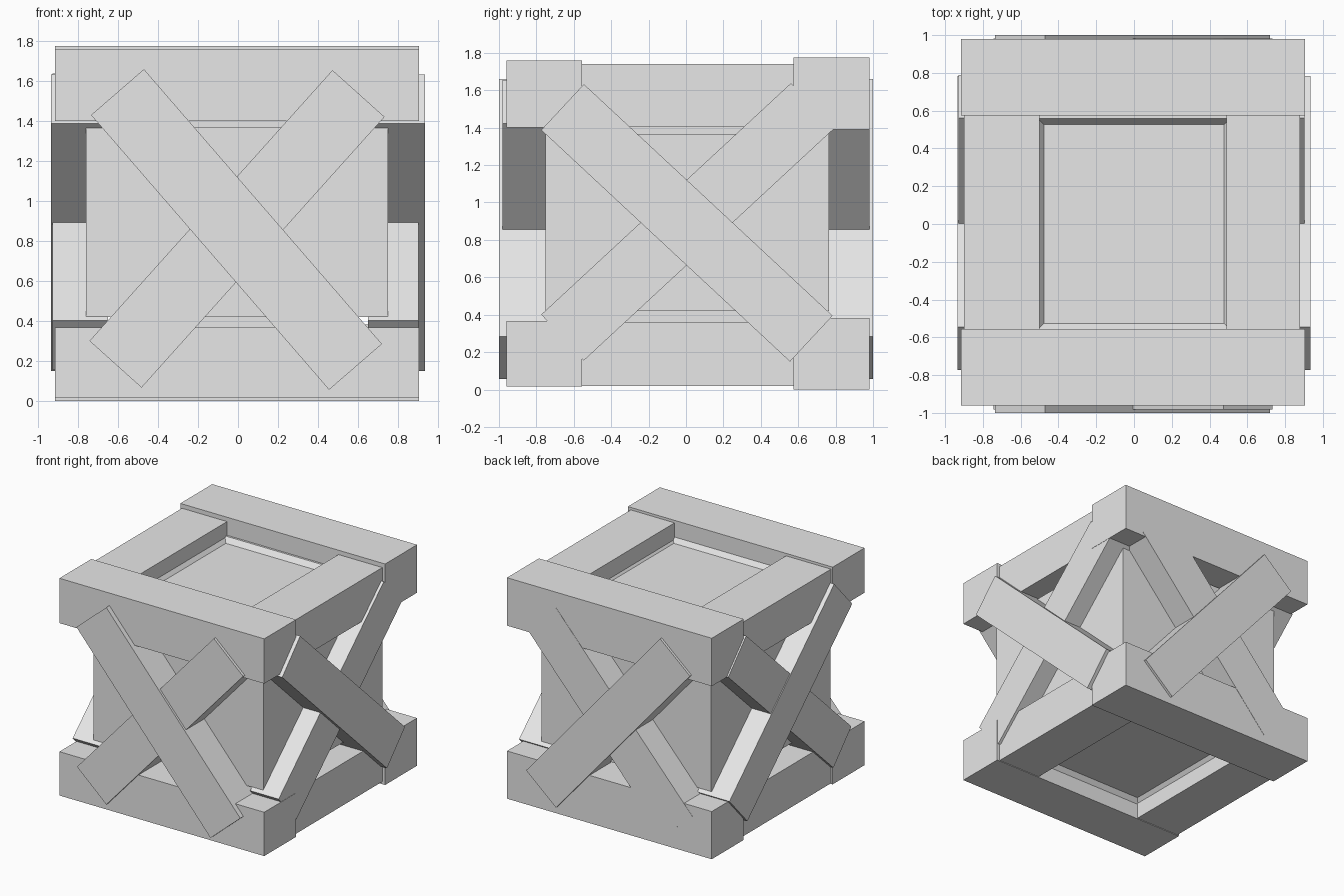
import bpy
import bmesh
from math import atan2, hypot
from mathutils import Matrix, Vector

default = bpy.data.objects.get("Cube")
if default:
    bpy.data.objects.remove(default, do_unlink=True)

grey = bpy.data.materials.new("plain grey")
grey.use_nodes = True
grey.diffuse_color = (0.8, 0.8, 0.8, 1)
grey.node_tree.nodes["Principled BSDF"].inputs["Base Color"].default_value = (0.8, 0.8, 0.8, 1)


def finish(name, bm):
    mesh = bpy.data.meshes.new(name)
    bmesh.ops.recalc_face_normals(bm, faces=bm.faces)
    bm.to_mesh(mesh)
    bm.free()
    mesh.materials.append(grey)
    obj = bpy.data.objects.new(name, mesh)
    bpy.context.collection.objects.link(obj)
    return obj


def box_mesh(low, high):
    low, high = Vector(low), Vector(high)
    bm = bmesh.new()
    bmesh.ops.create_cube(bm, size=1)
    bmesh.ops.scale(bm, vec=high - low, verts=bm.verts)
    bmesh.ops.translate(bm, vec=(low + high) / 2, verts=bm.verts)
    return bm


def box(name, low, high):
    return finish(name, box_mesh(low, high))


def brace(name, axis, near, far, start, end, width):
    """Slanted board on a side wall; start and end are (along, z) of its ends."""
    run, rise = end[0] - start[0], end[1] - start[1]
    bm = box_mesh((0, near, -width / 2), (hypot(run, rise), far, width / 2))
    bm.transform(Matrix.Translation((start[0], 0, start[1]))
                 @ Matrix.Rotation(-atan2(rise, run), 4, "Y"))
    if axis == "x":
        # Swap the wall axis from y to x
        for v in bm.verts:
            v.co.x, v.co.y = v.co.y, v.co.x
    return finish(name, bm)


def tray(name, rim, outward, root):
    """Panel with a raised rim and sloped edge around a sunken floor."""
    low, high = sorted((rim, root))
    bm = box_mesh((-0.6, -0.65, low), (0.6, 0.65, high))
    bm.faces.ensure_lookup_table()
    bm.normal_update()
    face = max(bm.faces, key=lambda f: f.normal.z * outward)
    bmesh.ops.inset_region(bm, faces=[face], thickness=0.13)
    bmesh.ops.inset_region(bm, faces=[face], thickness=0.045, depth=-0.04)
    return finish(name, bm)


# Inner box and its sunken top and bottom panels
box("inner_box", (-0.76, -0.75, 0.42), (0.75, 0.765, 1.367))
tray("top_panel", 1.63, 1, 1.3)
tray("bottom_panel", 0.14, -1, 0.5)

# Long beams along the front and back
box("top_front_beam", (-0.915, -0.96, 1.4), (0.905, -0.555, 1.76))
box("top_back_beam", (-0.915, 0.575, 1.39), (0.905, 0.98, 1.775))
box("bottom_front_beam", (-0.915, -0.96, 0.015), (0.905, -0.555, 0.367))
box("bottom_back_beam", (-0.915, 0.575, 0), (0.905, 0.98, 0.383))

# Boards between the beams
for level, low, high in (("top", 1.405, 1.74), ("bottom", 0.02, 0.358)):
    box(level + "_right_board", (-0.9, -0.65, low), (-0.5, 0.65, high))
    box(level + "_left_board", (0.49, -0.65, low), (0.88, 0.65, high))

# Crossed braces on the front and back
for side, sign in (("front", -1), ("back", 1)):
    brace(side + "_outer_brace", "y", sign * 0.65, sign,
          (-0.603, 1.545), (0.588, 0.17), 0.35)
    brace(side + "_inner_brace", "y", sign * 0.65, sign * 0.982,
          (0.603, 1.538), (-0.613, 0.183), 0.35)

# Crossed braces on the left and right
for side, sign, inner in (("left", 1, 0.903), ("right", -1, 0.928)):
    brace(side + "_outer_brace", "x", sign * 0.65, sign * 0.935,
          (-0.66, 1.51), (0.67, 0.272), 0.335)
    brace(side + "_inner_brace", "x", sign * 0.65, sign * inner,
          (0.675, 1.515), (-0.66, 0.278), 0.335)
